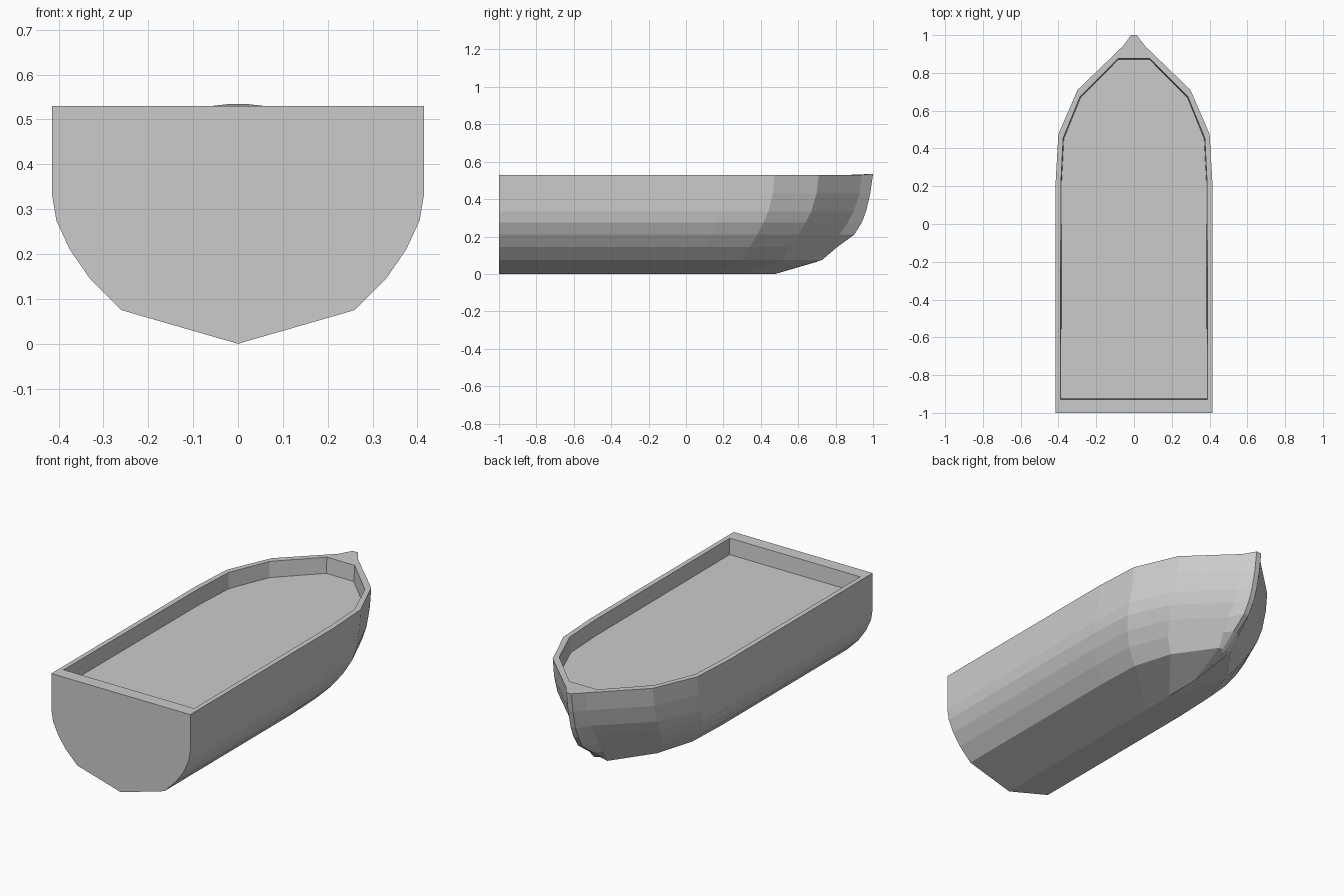
import bpy, bmesh

if "Cube" in bpy.data.objects:
    bpy.data.objects.remove(bpy.data.objects["Cube"])

# hull levels from keel to rim: height, half width, rearward shift of the curved stations
LEVELS = [(0.0, 0.0, 0.37), (0.075, 0.26, 0.17), (0.145, 0.33, 0.135),
          (0.21, 0.375, 0.095), (0.275, 0.405, 0.06), (0.335, 0.415, 0.035),
          (0.43, 0.415, 0.01), (0.53, 0.415, 0.0)]
# stations from transom to bow: y at rim, width ratio, shift factor
STATIONS = [(-1.0, 1.0, 0.0), (0.22, 1.0, 0.9), (0.475, 0.965, 1.0),
            (0.71, 0.72, 1.15), (0.94, 0.145, 1.25)]
# stem line, one y and z per level
STEM = [(0.70, 0.065), (0.72, 0.08), (0.81, 0.145), (0.90, 0.21),
        (0.94, 0.275), (0.963, 0.335), (0.985, 0.43), (1.0, 0.535)]
# inner edge of the rim, transom to bow
INNER = [(0, -0.93), (0.39, -0.93), (0.387, 0.22), (0.375, 0.455),
         (0.285, 0.675), (0.083, 0.877), (0, 0.877), (0, 0.877)]
FLOOR_Z = 0.445

bm = bmesh.new()


def face(verts):
    """Make a face, merging coincident corners."""
    out = []
    for v in verts:
        if all((v.co - o.co).length > 1e-5 for o in out):
            out.append(v)
    if len(out) > 2:
        bm.faces.new(out)


def strip(a, b):
    for i in range(len(a) - 1):
        face((a[i], a[i + 1], b[i + 1], b[i]))


# outer skin, half of the hull
rows = []
for k, (z, w, shift) in enumerate(LEVELS):
    row = [bm.verts.new((w * r, y - shift * f, z)) for y, r, f in STATIONS]
    sy, sz = STEM[k]
    row.append(bm.verts.new((0.015 * min(1, w / 0.4), sy, sz)))
    row.append(bm.verts.new((0, sy, sz)))
    rows.append(row)
for a, b in zip(rows, rows[1:]):
    strip(a, b)

# flat transom
top_mid = bm.verts.new((0, -1, 0.53))
face([r[0] for r in rows] + [top_mid])

# rim, inner wall and floor
inner = [bm.verts.new((x, y, 0.53)) for x, y in INNER]
floor = [bm.verts.new((x * 0.99, y * 0.993, FLOOR_Z)) for x, y in INNER]
strip([top_mid] + rows[-1], inner)
strip(inner, floor)
face(floor)

bmesh.ops.remove_doubles(bm, verts=bm.verts, dist=1e-5)
# mirror to the other side
half = bm.verts[:] + bm.edges[:] + bm.faces[:]
bmesh.ops.mirror(bm, geom=half, axis='X', merge_dist=1e-4)
bmesh.ops.remove_doubles(bm, verts=bm.verts, dist=1e-5)
bmesh.ops.recalc_face_normals(bm, faces=bm.faces)

mesh = bpy.data.meshes.new("boat_hull")
bm.to_mesh(mesh)
bm.free()
bpy.context.collection.objects.link(bpy.data.objects.new("boat_hull", mesh))
